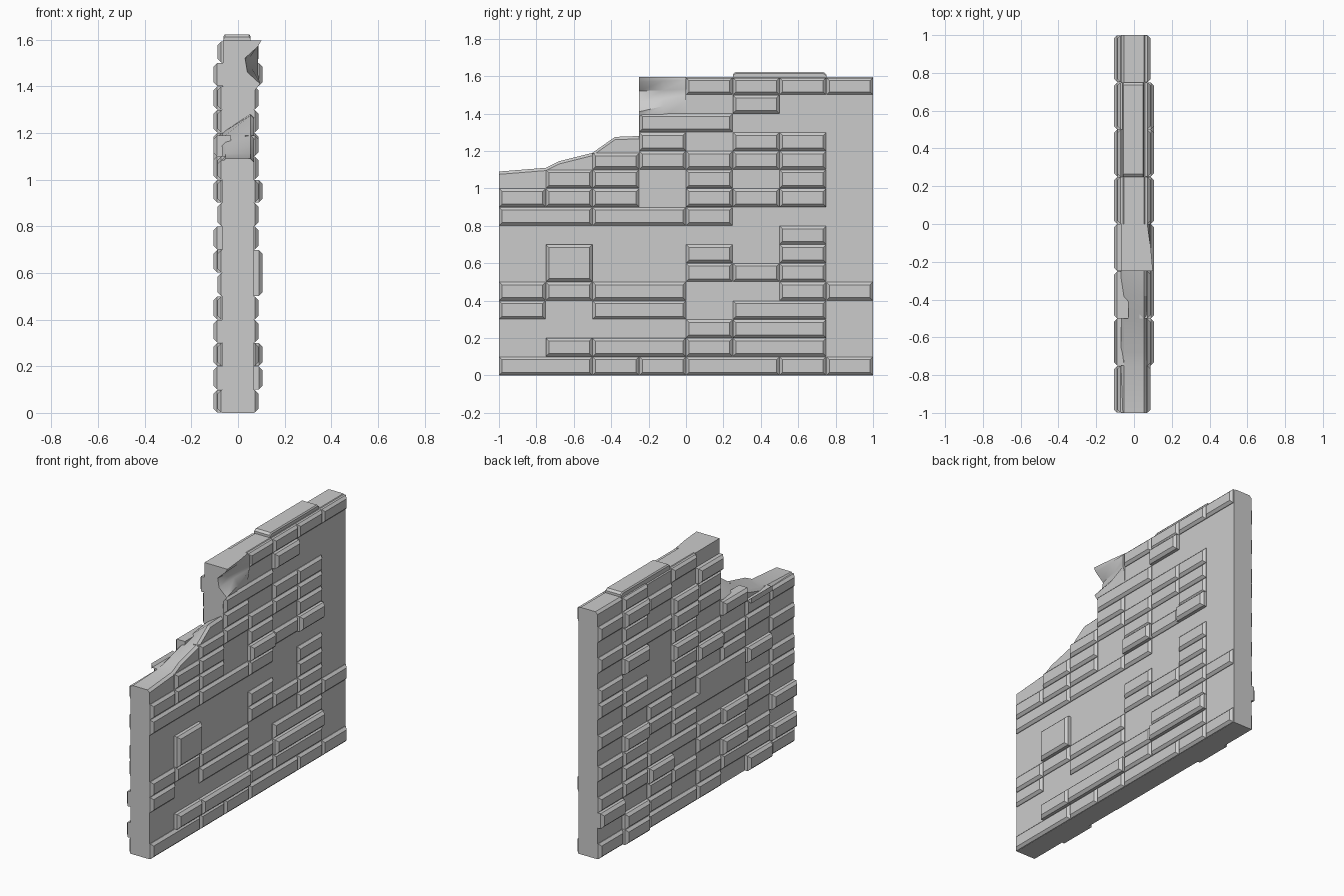
import bpy, bmesh, math

if "Cube" in bpy.data.objects:
    bpy.data.objects.remove(bpy.data.objects["Cube"])

CW, RH = 0.25, 0.1          # brick cell width and row height
CORE = 0.068                # half thickness of the wall core
DEPTH = {'1': 0.087, '2': 0.105}


def loft(bm, rings):
    """Closed skin through rings with equal point counts."""
    vs = [[bm.verts.new(p) for p in r] for r in rings]
    n = len(vs[0])
    for a, b in zip(vs, vs[1:]):
        for i in range(n):
            j = (i + 1) % n
            bm.faces.new((a[i], a[j], b[j], b[i]))
    bm.faces.new(vs[0][::-1])
    bm.faces.new(vs[-1])


def finish(bm, name, smooth=None):
    bmesh.ops.recalc_face_normals(bm, faces=bm.faces)
    me = bpy.data.meshes.new(name)
    bm.to_mesh(me)
    bm.free()
    ob = bpy.data.objects.new(name, me)
    bpy.context.collection.objects.link(ob)
    if smooth:
        bpy.ops.object.select_all(action='DESELECT')
        ob.select_set(True)
        bpy.context.view_layer.objects.active = ob
        bpy.ops.object.shade_smooth_by_angle(angle=math.radians(smooth))
    return ob


def section(y, zl, zr, c=0.015):
    """Wall cross-section with chamfered top."""
    return [(-CORE, y, 0), (CORE, y, 0), (CORE, y, zr - c),
            (CORE - c, y, zr), (-CORE + c, y, zl), (-CORE, y, zl - c)]


# broken low part of the wall: y, top on left, top on right
bm = bmesh.new()
loft(bm, [section(*s) for s in (
    (-1, 1.09, 1.09), (-0.75, 1.10, 1.11), (-0.68, 1.11, 1.145),
    (-0.5, 1.16, 1.19), (-0.38, 1.19, 1.275), (-0.25, 1.21, 1.28))])
finish(bm, "broken_wall_core", 25)

# tall part of the wall
bm = bmesh.new()
loft(bm, [section(y, 1.595, 1.595) for y in (0, 1)])
loft(bm, [section(y, 1.31, 1.31, 0.005) for y in (-0.25, 0)])
finish(bm, "tall_wall_core", 25)

# torn corner: z, right x at the broken end, right x at the wall
bm = bmesh.new()
rings = []
for z0, z1, xe, xw in ((1.29, 1.29, .068, .068), (1.38, 1.38, .07, .07),
                       (1.41, 1.47, .095, .075), (1.46, 1.50, .04, .085),
                       (1.52, 1.53, .03, .085), (1.57, 1.58, .085, .085),
                       (1.595, 1.595, .10, .07)):
    rings.append([(-.065, -.25, z0), (xe, -.25, z0),
                  (xe * .6 + xw * .4, -.12, z0 * .5 + z1 * .5),
                  (xw, 0, z1), (-.065, 0, z1)])
loft(bm, rings)
finish(bm, "torn_corner", 50)

# coping stone on top
bm = bmesh.new()
loft(bm, [[(-.062, y, 1.58), (.054, y, 1.58), (.054, y, zt - .008),
           (.048, y, zt), (-.056, y, zt), (-.062, y, zt - .008)]
          for y, zt in ((.25, 1.61), (.265, 1.622), (.735, 1.622), (.75, 1.61))])
finish(bm, "coping_stone")

# brick layouts, top row first, -y to +y
# 1/2 = brick depth, - = continues sideways, | = continues down, . = bare
RIGHT = ["....1111", ".....2..", "...1-...", "...1.11.",
         "..11111.", ".11.1.1.", "111.212.", "1-1-1...",
         "......1.", ".2..1.1.", ".|..111.", "111-..11",
         "1.1-.1-.", "....12-.", ".22-11-.", "1-111-11"]
LEFT = ["....1.1.", "...2.121", "...12.1.", "...121-1",
        ".22.1.2.", "11.12|.1", ".1121.11", "1.1.11-.",
        ".21-.1.1", "1.|1-12.", "11..1.11", ".1211-1.",
        "2.1-.211", ".12.11.2", "21-1.12.", "12.11-21"]


def brick(bm, side, y0, y1, z0, z1, depth):
    """Bevel-faced brick growing out of the core."""
    rings = []
    c = min(0.016, (depth - CORE) * 0.8)
    for x, d in ((0.03, 0.001), (depth - c, 0.001), (depth, 0.001 + c)):
        rings.append([(side * x, y0 + d, z0 + d), (side * x, y1 - d, z0 + d),
                      (side * x, y1 - d, z1 - d), (side * x, y0 + d, z1 - d)])
    loft(bm, rings)


for side, rows, name in ((1, RIGHT, "right_bricks"), (-1, LEFT, "left_bricks")):
    bm = bmesh.new()
    for r, row in enumerate(rows):
        top = (len(rows) - r) * RH
        for c, ch in enumerate(row):
            if ch not in DEPTH:
                continue
            w = h = 1
            while c + w < 8 and row[c + w] == '-':
                w += 1
            while r + h < len(rows) and rows[r + h][c] == '|':
                h += 1
            # keep bricks beneath the broken outline
            zt = min(top, (1.085, 1.10, 1.19)[c]) if c < 3 else min(top, 1.592)
            brick(bm, side, -1 + c * CW, -1 + (c + w) * CW,
                  top - h * RH, zt, DEPTH[ch])
    finish(bm, name)
